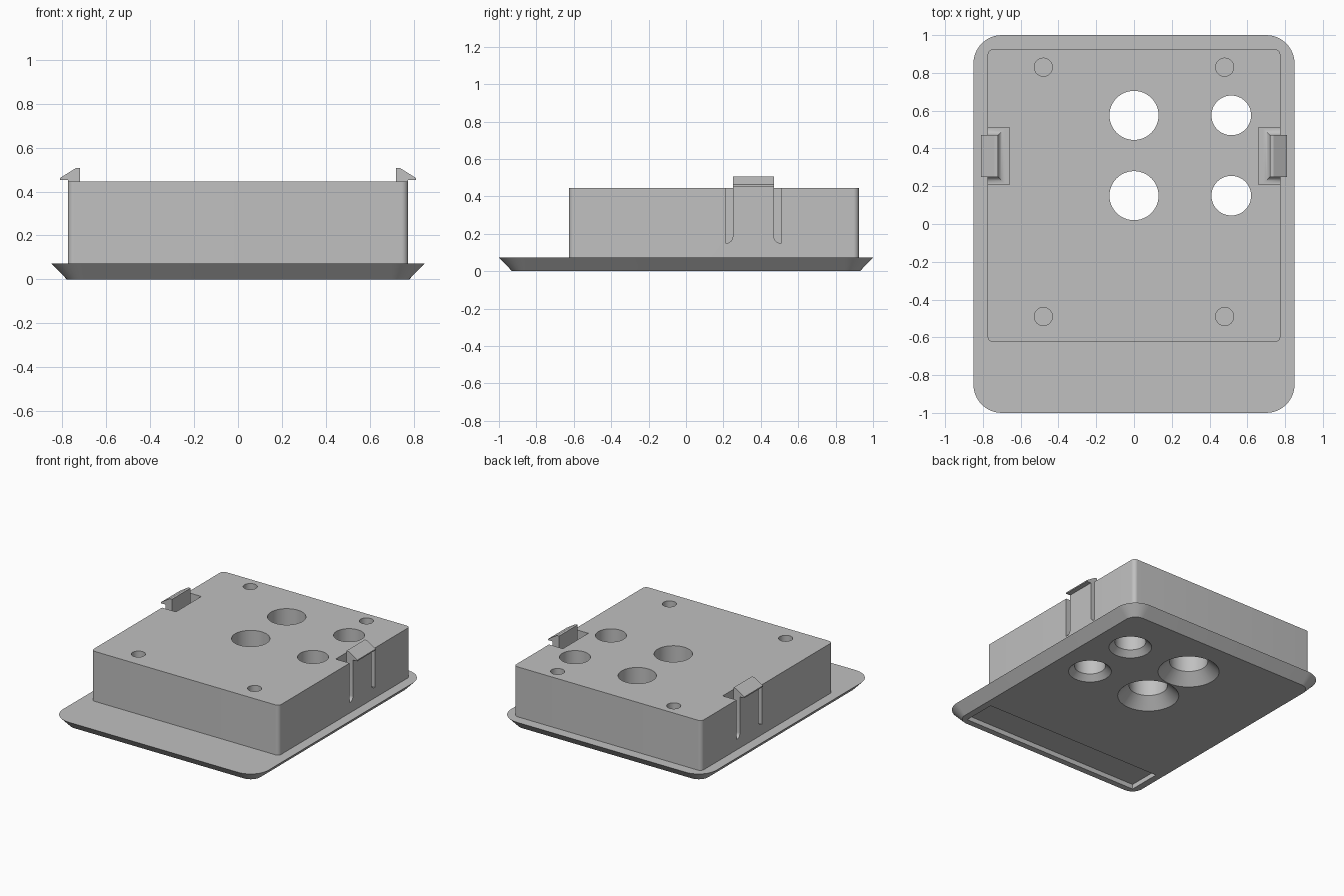
import bpy, bmesh, math

if "Cube" in bpy.data.objects:
    bpy.data.objects.remove(bpy.data.objects["Cube"])

grey = bpy.data.materials.new("plain_grey")
grey.diffuse_color = (0.53, 0.53, 0.53, 1)
grey.use_nodes = True
grey.node_tree.nodes["Principled BSDF"].inputs["Base Color"].default_value = grey.diffuse_color


def loft(name, rings):
    """Closed solid through a list of equal-length point rings."""
    bm = bmesh.new()
    loops = [[bm.verts.new(p) for p in r] for r in rings]
    n = len(loops[0])
    for a, b in zip(loops, loops[1:]):
        for i in range(n):
            j = (i + 1) % n
            bm.faces.new((a[i], a[j], b[j], b[i]))
    bm.faces.new(loops[0][::-1])
    bm.faces.new(loops[-1])
    bmesh.ops.recalc_face_normals(bm, faces=bm.faces)
    me = bpy.data.meshes.new(name)
    bm.to_mesh(me)
    bm.free()
    me.materials.append(grey)
    ob = bpy.data.objects.new(name, me)
    bpy.context.collection.objects.link(ob)
    return ob


def rounded(x0, x1, y0, y1, r, z, seg=10):
    """Rounded rectangle ring at height z."""
    pts = []
    corners = ((x1 - r, y1 - r), (x0 + r, y1 - r), (x0 + r, y0 + r), (x1 - r, y0 + r))
    for k, (cx, cy) in enumerate(corners):
        for i in range(seg + 1):
            a = math.pi / 2 * (k + i / seg)
            pts.append((cx + r * math.cos(a), cy + r * math.sin(a), z))
    return pts


def rect(x0, x1, y0, y1, z):
    return [(x0, y0, z), (x1, y0, z), (x1, y1, z), (x0, y1, z)]


def circle(x, y, r, z, n=48):
    return [(x + r * math.cos(2 * math.pi * i / n),
             y + r * math.sin(2 * math.pi * i / n), z) for i in range(n)]


def boolean(target, tool, op):
    mod = target.modifiers.new(op, 'BOOLEAN')
    mod.object, mod.operation, mod.solver = tool, op, 'EXACT'
    with bpy.context.temp_override(object=target, active_object=target):
        bpy.ops.object.modifier_apply(modifier=mod.name)
    bpy.data.objects.remove(tool)


def smooth(ob):
    bpy.ops.object.select_all(action='DESELECT')
    ob.select_set(True)
    bpy.context.view_layer.objects.active = ob
    bpy.ops.object.shade_smooth_by_angle(angle=math.radians(30))


# Chamfered flange plate joined to the raised block
body = loft("body", [rounded(-.78, .78, -.93, .93, .08, 0),
                     rounded(-.85, .85, -1, 1, .15, .072)])
block = loft("block", [rounded(-.775, .775, -.625, .925, .03, z) for z in (.03, .445)])
boolean(body, block, 'UNION')

# Countersunk through holes
for x, r, c in ((0, .13, .077), (.515, .105, .04)):
    for y in (.15, .575):
        hole = loft("hole_cutter", [circle(x, y, r + c + .02, -.02), circle(x, y, r, c),
                                    circle(x, y, r, .6)])
        boolean(body, hole, 'DIFFERENCE')

# Blind screw holes
for x in (-.48, .48):
    for y in (-.49, .83):
        boolean(body, loft("screw_cutter", [circle(x, y, .048, z, 32) for z in (.15, .6)]),
                'DIFFERENCE')

# Shallow finger recess under the front edge
boolean(body, loft("recess_cutter", [rect(-.73, .73, -.885, -.64, z) for z in (-.05, .035)]),
        'DIFFERENCE')

# Clip pockets, open to the sides
for s in (-1, 1):
    boolean(body, loft("pocket_cutter", [rect(s * .66, s * .95, .21, .51, z) for z in (.15, .6)]),
            'DIFFERENCE')
smooth(body)

# Spring clips: filleted tab with a hooked top
F = .034
for s, side in ((-1, "left"), (1, "right")):
    rings = [rect(s * (.72 - F), s * .775, .25 - F, .47 + F, .14)]
    for i in range(9):
        a = math.pi / 2 * i / 8
        f = F * (1 - math.sin(a))
        rings.append(rect(s * (.72 - f), s * .775, .25 - f, .47 + f,
                          .15 + F * (1 - math.cos(a))))
    rings.append(rect(s * .72, s * .775, .25, .47, .453))
    smooth(loft(side + "_clip_tab", rings))
    hook = ((.72, .453), (.81, .453), (.81, .462), (.738, .507), (.72, .507))
    loft(side + "_clip_hook", [[(s * x, y, z) for x, z in hook] for y in (.25, .47)])
